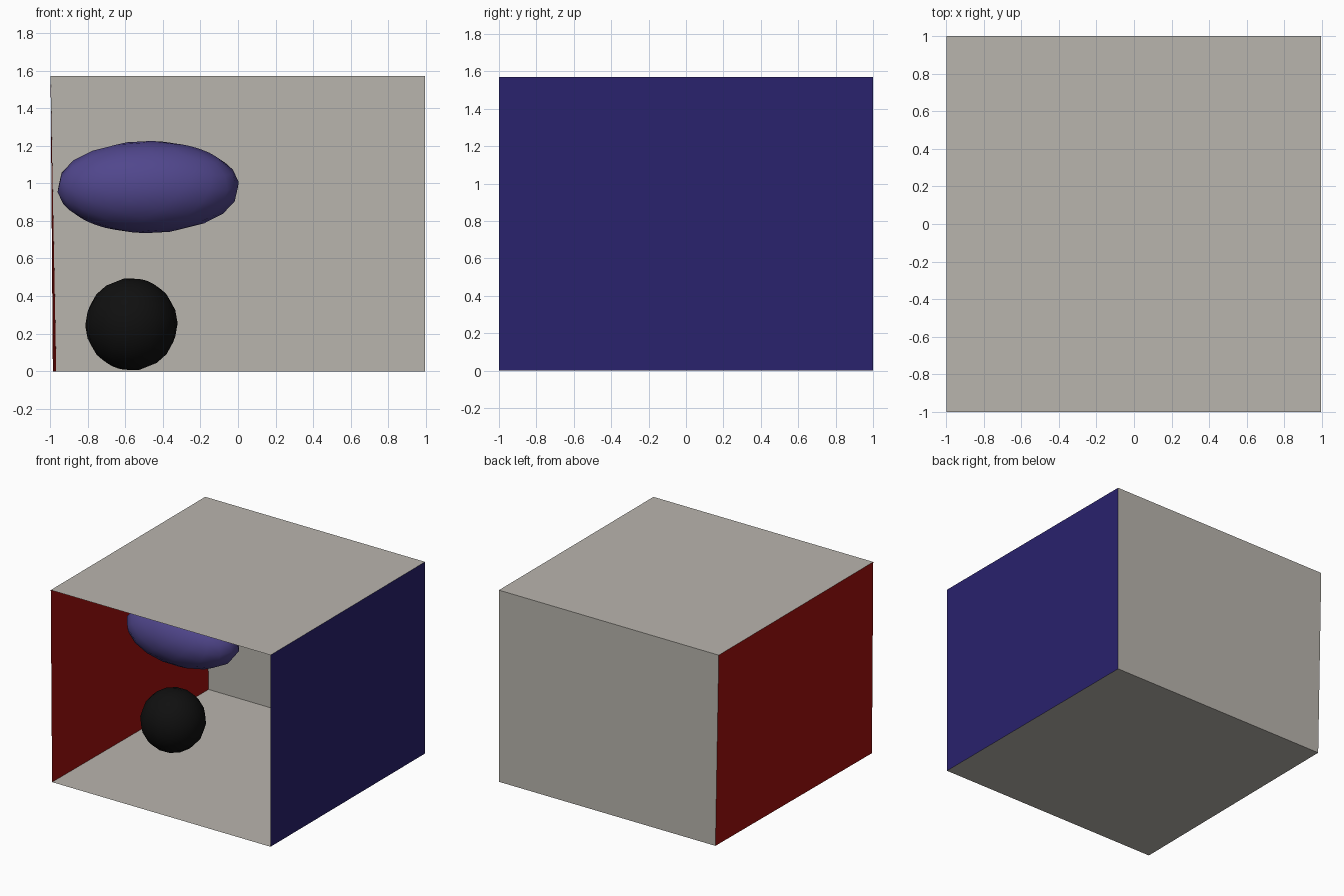
import bpy
from math import radians

if "Cube" in bpy.data.objects:
    bpy.data.objects.remove(bpy.data.objects["Cube"])


def material(name, r, g, b):
    m = bpy.data.materials.new(name)
    m.diffuse_color = (r, g, b, 1)
    m.use_nodes = True
    m.node_tree.nodes["Principled BSDF"].inputs["Base Color"].default_value = m.diffuse_color
    return m


plaster = material("plaster", 0.485, 0.462, 0.42)
red = material("red_paint", 0.355, 0.0052, 0.004)
blue = material("blue_paint", 0.0222, 0.0159, 0.153)
violet = material("violet", 0.081, 0.062, 0.264)
black = material("black", 0.005, 0.005, 0.005)


def panel(name, corners, mat):
    mesh = bpy.data.meshes.new(name)
    mesh.from_pydata(corners, [], [(0, 1, 2, 3)])
    mesh.materials.append(mat)
    bpy.context.collection.objects.link(bpy.data.objects.new(name, mesh))


def ball(name, centre, radii, tilt, mat):
    bpy.ops.mesh.primitive_uv_sphere_add(segments=16, ring_count=10, radius=1)
    ob = bpy.context.object
    ob.name = name
    # tilt the mesh first so the stretch stays along the world axes
    ob.rotation_euler = [radians(a) for a in tilt]
    bpy.ops.object.transform_apply(rotation=True)
    ob.scale = radii
    bpy.ops.object.transform_apply(scale=True)
    ob.location = centre
    bpy.ops.object.shade_smooth()
    ob.data.materials.append(mat)


# Room corners: the left side leans slightly, wider at the ceiling
top = 1.57
right = 0.995
floor = [(-0.985, -1, 0), (right, -1, 0), (right, 1, 0), (-0.967, 1, 0)]
roof = [(-0.997, -1, top), (right, -1, top), (right, 1, top), (-0.997, 1, top)]

# Room shell, open at the front
panel("floor", floor, plaster)
panel("ceiling", roof[::-1], plaster)
panel("back_wall", [floor[3], floor[2], roof[2], roof[3]], plaster)
panel("right_wall", [floor[2], floor[1], roof[1], roof[2]], blue)
panel("left_wall", [floor[0], floor[3], roof[3], roof[0]], red)

# Objects in the room
ball("black_ball", (-0.567, -0.03, 0.25), (0.246, 0.246, 0.246), (25, 15, 10), black)
ball("stretched_ball", (-0.478, -0.03, 0.98), (0.487, 0.246, 0.246), (20, 35, 0), violet)
